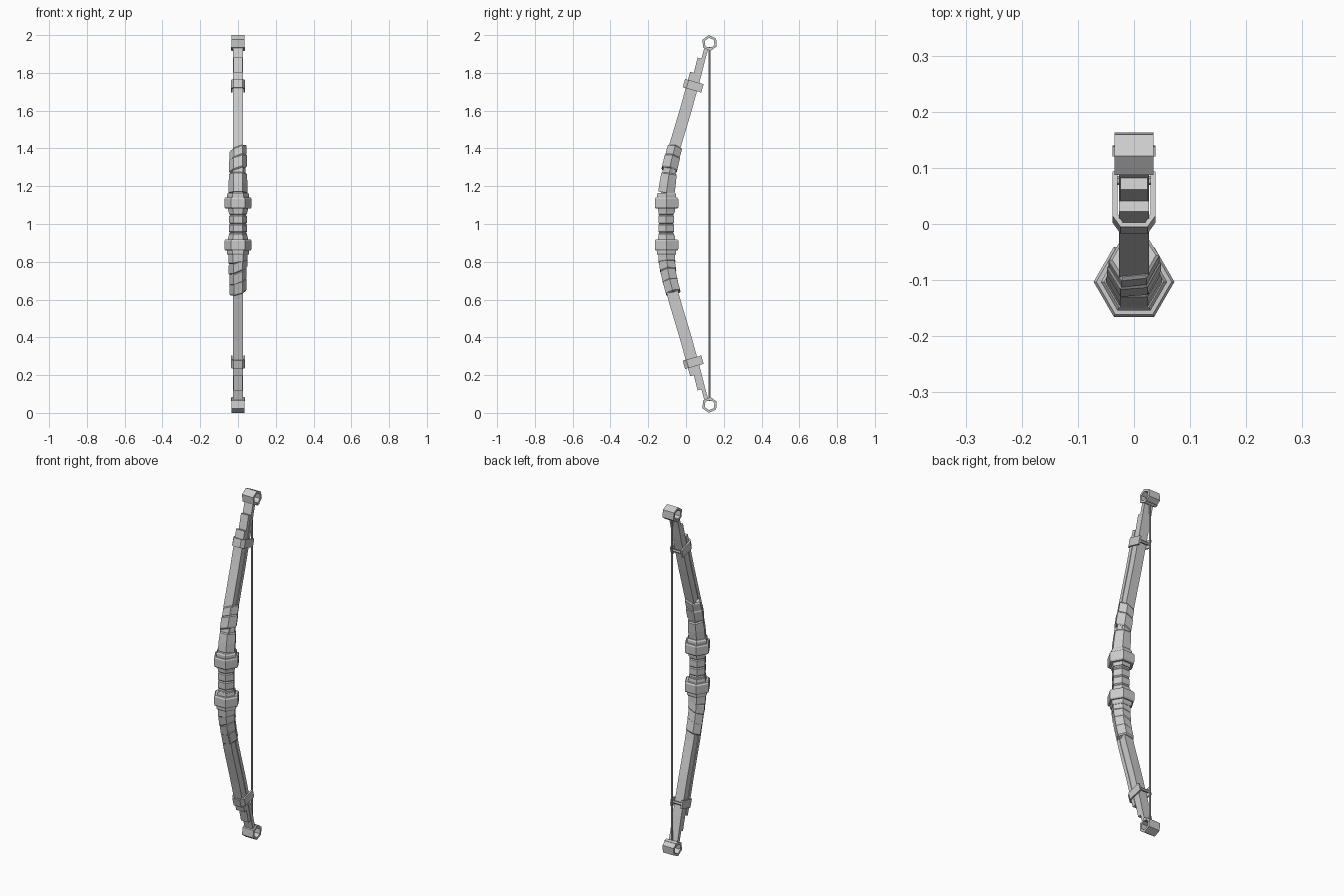
import bpy, bmesh
from math import cos, sin, pi, radians
from mathutils import Vector, Matrix

if "Cube" in bpy.data.objects:
    bpy.data.objects.remove(bpy.data.objects["Cube"])


def loft(name, sections, mirror=False, closed=False):
    """Skin matching rings of points; mirror flips the part about z = 1."""
    bm = bmesh.new()
    rings = [[bm.verts.new((x, y, 2 - z if mirror else z)) for x, y, z in s] for s in sections]
    n = len(rings[0])
    count = len(rings) if closed else len(rings) - 1
    for i in range(count):
        a, b = rings[i], rings[(i + 1) % len(rings)]
        for k in range(n):
            bm.faces.new((a[k], a[(k + 1) % n], b[(k + 1) % n], b[k]))
    if not closed:
        bm.faces.new(rings[0])
        bm.faces.new(rings[-1])
    bmesh.ops.recalc_face_normals(bm, faces=bm.faces)
    me = bpy.data.meshes.new(name)
    bm.to_mesh(me)
    bm.free()
    ob = bpy.data.objects.new(name, me)
    bpy.context.collection.objects.link(ob)
    return ob


def hex_turn(name, profile, y, z, lean=0, slant=0, mirror=False):
    """Six-sided turned part from (radius, height) pairs, leaning back and slanting sideways."""
    rot = Matrix.Rotation(radians(-lean), 3, 'X') @ Matrix.Rotation(radians(-slant), 3, 'Y')
    secs = []
    for r, h in profile:
        ring = []
        for k in range(6):
            a = k * pi / 3
            x, yy = r * cos(a), r * sin(a)
            # slanted bands are sheared so they stay as wide as the limb
            shear = x * sin(radians(slant))
            p = Matrix.Rotation(radians(-lean), 3, 'X') @ Vector((x, yy, h + shear))
            ring.append((p.x, p.y + y, p.z + z))
        secs.append(ring)
    return loft(name, secs, mirror)


# back edge of the upper limb as (y, z)
PATH = [(-.072, 1.12), (-.063, 1.27), (-.03, 1.4), (.0, 1.5), (.03, 1.6),
        (.068, 1.74), (.082, 1.79), (.102, 1.87), (.117, 1.925)]


def leaf(name, d0, d1, width, count, mirror):
    """Spring leaf following the limb between two depths from its back edge."""
    pts = [Vector(p) for p in PATH]
    secs = []
    for i in range(count):
        t = (pts[min(i + 1, len(pts) - 1)] - pts[max(i - 1, 0)]).normalized()
        n = Vector((-t.y, t.x))
        a, b = pts[i] + n * d0, pts[i] + n * d1
        secs.append([(-width, *a), (width, *a), (width, *b), (-width, *b)])
    return loft(name, secs, mirror)


for mir, side in ((False, "upper"), (True, "lower")):
    # stacked spring leaves
    leaf(side + "_main_leaf", 0, .021, .027, 9, mir)
    leaf(side + "_middle_leaf", .021, .042, .024, 8, mir)
    leaf(side + "_front_leaf", .042, .062, .027, 7, mir)

    # hexagonal eye at the tip
    rings = []
    for r, x in ((.042, -.035), (.042, .035), (.028, .035), (.028, -.035)):
        rings.append([(x, .125 + r * cos(radians(35) + k * pi / 3),
                       1.958 + r * sin(radians(35) + k * pi / 3)) for k in range(6)])
    loft(side + "_eye", rings, mir, closed=True)

    # string knot under the eye
    loft(side + "_string_knot",
         [[(x, .122, 1.918), (x, .14, 1.922), (x, .138, 1.938), (x, .12, 1.934)]
          for x in (-.038, .038)], mir)

    # U-shaped clamp with chamfered front corners, open toward the string
    outer = [(-.038, .052), (-.038, -.03), (-.024, -.05), (.024, -.05), (.038, -.03), (.038, .052)]
    inner = [(-.029, .052), (-.029, -.026), (-.02, -.042), (.02, -.042), (.029, -.026), (.029, .052)]
    lean = Matrix.Rotation(radians(-15.5), 3, 'X')
    secs = []
    for h in (-.023, .023):
        ring = []
        for x, y in outer + inner[::-1]:
            p = lean @ Vector((x, y, h))
            ring.append((p.x, p.y + .037, p.z + 1.732))
        secs.append(ring)
    loft(side + "_clamp", secs, mir)

    # pin across the open end of the clamp
    c = lean @ Vector((0, .042, 0)) + Vector((0, .037, 1.732))
    loft(side + "_clamp_pin",
         [[(x, c.y + .008 * cos(k * pi / 3), c.z + .008 * sin(k * pi / 3)) for k in range(6)]
          for x in (-.036, .036)], mir)

    # stepped hexagonal guard
    hex_turn(side + "_guard",
             [(.05, -.05), (.053, -.03), (.066, -.03), (.072, -.022), (.072, .022), (.067, .029),
              (.059, .029), (.059, .045), (.053, .054)], -.103, 1.111, 0, 0, mir)

# ribbed grip
for i in range(4):
    hex_turn("grip_band", [(.042, -.024), (.047, -.018), (.047, .018), (.042, .024)],
             -.105, .93 + i * .047)

# wrappings on the upper limb
hex_turn("upper_collar", [(.05, -.05), (.05, .0), (.047, .05), (.04, .056)], -.097, 1.215, 8)
hex_turn("upper_neck", [(.039, -.03), (.039, .03)], -.086, 1.28, 12)
hex_turn("upper_wrap", [(.042, -.036), (.048, -.029), (.048, .029), (.042, .036)],
         -.081, 1.32, 13, 20)
hex_turn("upper_wrap", [(.039, -.028), (.045, -.022), (.045, .022), (.039, .028)],
         -.067, 1.376, 15, 24)

# wrappings on the lower limb
hex_turn("lower_neck", [(.041, -.05), (.043, .06)], -.1, .79, -6)
for y, z, h, r, lean, slant in ((-.102, .823, .022, .051, -3, 10), (-.098, .778, .023, .049, -8, 24),
                                (-.089, .722, .026, .046, -12, 24), (-.076, .668, .03, .045, -15, 16)):
    hex_turn("lower_wrap", [(r - .006, -h - .006), (r, -h), (r, h), (r - .006, h + .006)],
             y, z, lean, slant)

# bow string
loft("string", [[(.006 * cos(k * pi / 3), .125 + .006 * sin(k * pi / 3), z) for k in range(6)]
                for z in (.062, 1.938)])
